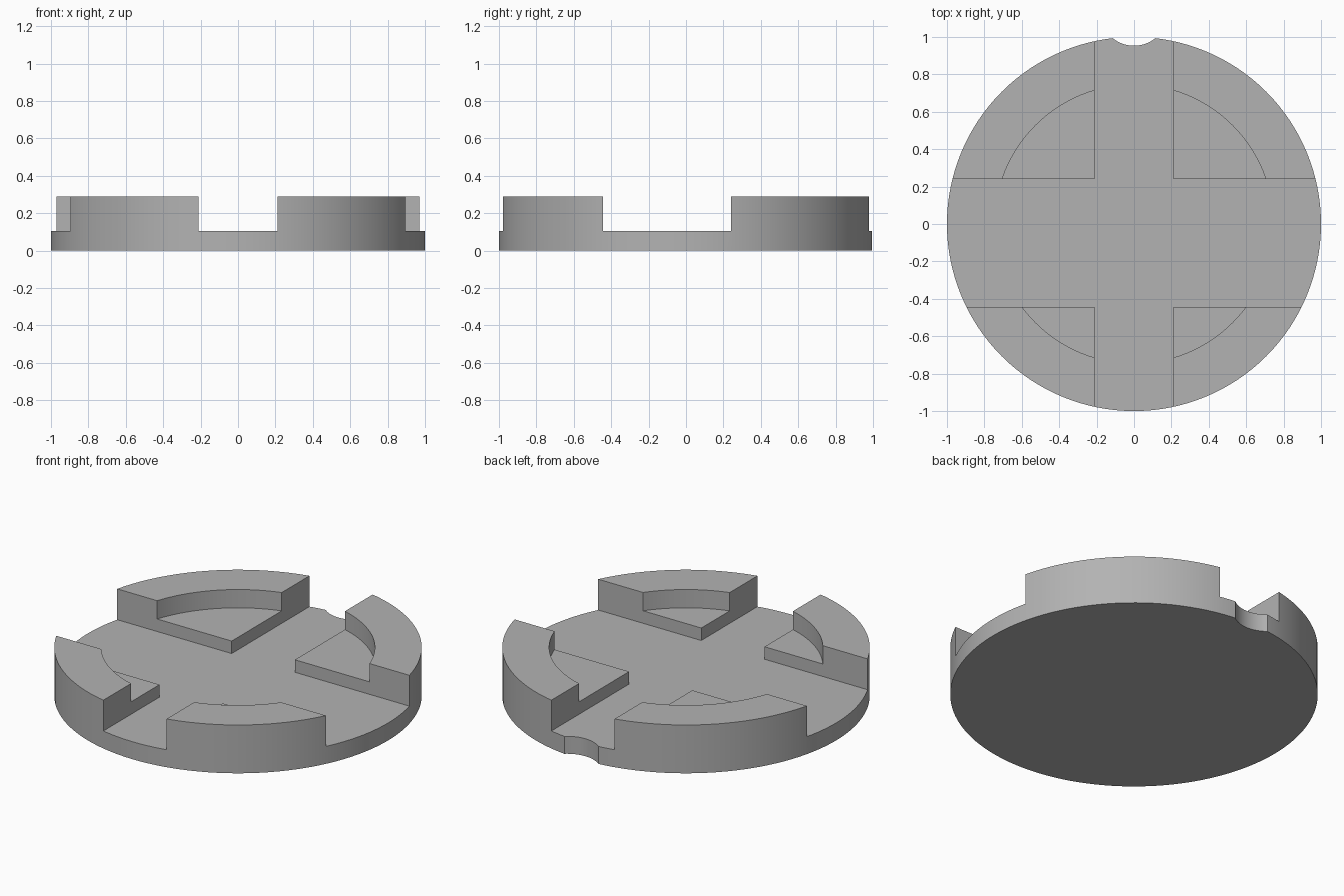
import bpy
import math

old = bpy.data.objects.get("Cube")
if old:
    bpy.data.objects.remove(old, do_unlink=True)

BASE_TOP, LEDGE_TOP, RIM_TOP = 0.105, 0.18, 0.29

grey = bpy.data.materials.new("plain grey")
grey.use_nodes = True
colour = (0.45, 0.45, 0.45, 1)
grey.diffuse_color = colour
grey.node_tree.nodes["Principled BSDF"].inputs["Base Color"].default_value = colour


def cylinder(name, radius, z0, z1, y=0.0, sides=128):
    bpy.ops.mesh.primitive_cylinder_add(vertices=sides, radius=radius, depth=z1 - z0,
                                        location=(0, y, (z0 + z1) / 2))
    obj = bpy.context.object
    obj.name = name
    obj.data.materials.append(grey)
    return obj


def box(name, x0, x1, y0, y1, z0, z1):
    bpy.ops.mesh.primitive_cube_add(size=1, location=((x0 + x1) / 2, (y0 + y1) / 2, (z0 + z1) / 2))
    obj = bpy.context.object
    obj.name = name
    obj.scale = (x1 - x0, y1 - y0, z1 - z0)
    obj.data.materials.append(grey)
    return obj


def carve(body, cutter):
    cutter.hide_render = True
    mod = body.modifiers.new(cutter.name, 'BOOLEAN')
    mod.operation = 'DIFFERENCE'
    mod.solver = 'EXACT'
    mod.object = cutter
    bpy.context.view_layer.objects.active = body
    bpy.ops.object.modifier_apply(modifier=mod.name)
    bpy.data.objects.remove(cutter, do_unlink=True)


# Round body, full height
disc = cylinder("slotted_disc", 1.0, 0, RIM_TOP)

# Round recess that leaves the raised rim and inner ledges
carve(disc, cylinder("recess_cutter", 0.745, LEDGE_TOP, 0.5))

# Crossing channels down to the base plate
carve(disc, box("long_channel_cutter", -0.21, 0.21, -1.2, 1.2, BASE_TOP, 0.6))
carve(disc, box("wide_channel_cutter", -1.2, 1.2, -0.445, 0.24, BASE_TOP, 0.6))

# Shallow round notch in the back edge
carve(disc, cylinder("notch_cutter", 0.18, -0.1, 0.7, y=1.133, sides=64))

# Smooth curved walls, sharp corners
bpy.ops.object.select_all(action='DESELECT')
disc.select_set(True)
bpy.context.view_layer.objects.active = disc
bpy.ops.object.shade_smooth_by_angle(angle=math.radians(30))
